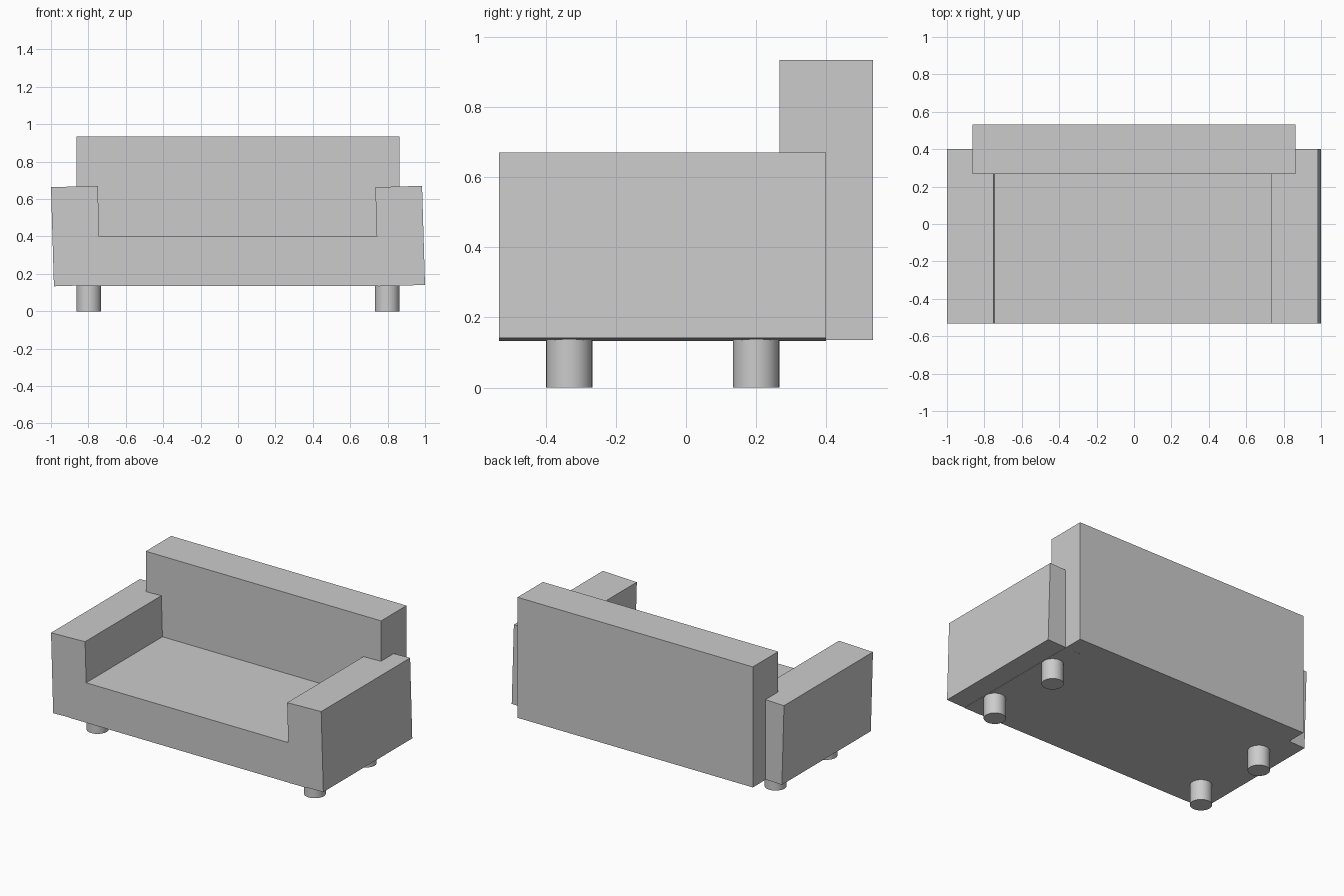
import bpy
import math

if "Cube" in bpy.data.objects:
    bpy.data.objects.remove(bpy.data.objects["Cube"])


def box(name, lo, hi, tilt=0.0):
    """Axis-aligned box between two corners, optionally tilted about y."""
    bpy.ops.mesh.primitive_cube_add(
        size=1, location=[(a + b) / 2 for a, b in zip(lo, hi)],
        rotation=(0, math.radians(tilt), 0))
    ob = bpy.context.object
    ob.name = name
    ob.scale = [b - a for a, b in zip(lo, hi)]
    bpy.ops.object.transform_apply(location=False, rotation=False, scale=True)
    return ob


# Seat block and tall backrest
box("seat", (-0.865, -0.533, 0.135), (0.865, 0.30, 0.40))
box("backrest", (-0.864, 0.267, 0.135), (0.864, 0.533, 0.935))

# Armrests, both leaning slightly the same way
for side, x in (("left", -0.867), ("right", 0.867)):
    box(side + "_armrest", (x - 0.125, -0.533, 0.137), (x + 0.125, 0.40, 0.667), -1.7)

# Four short round legs
for side, x in (("left", -0.798), ("right", 0.798)):
    for end, y in (("front", -0.333), ("back", 0.20)):
        bpy.ops.mesh.primitive_cylinder_add(
            vertices=32, radius=0.066, depth=0.14, location=(x, y, 0.07))
        bpy.context.object.name = f"{end}_{side}_leg"
        bpy.ops.object.shade_smooth_by_angle(angle=math.radians(30))
